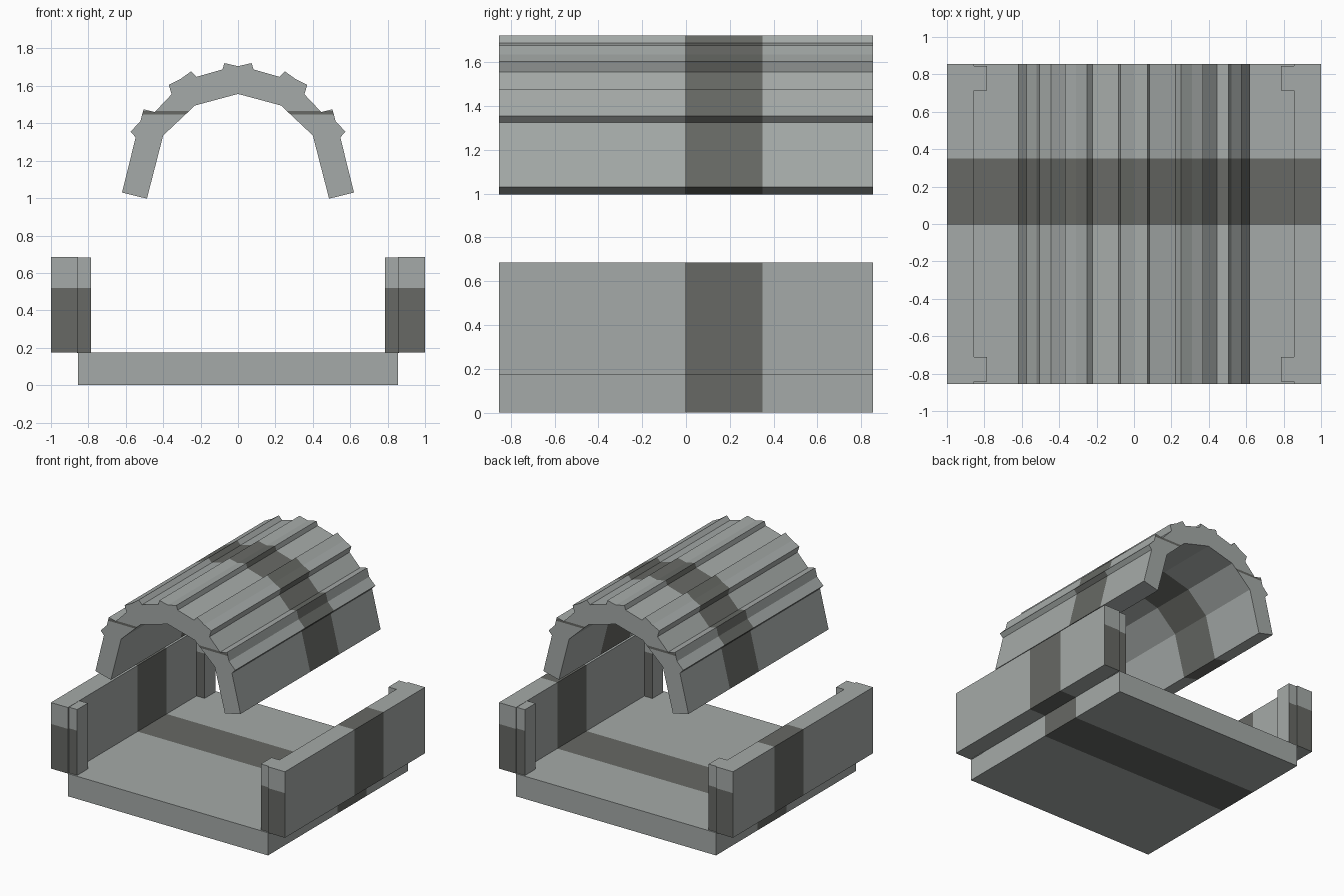
import bpy, bmesh
from mathutils import Vector

if "Cube" in bpy.data.objects:
    bpy.data.objects.remove(bpy.data.objects["Cube"])


def material(name, rgb):
    m = bpy.data.materials.new(name)
    m.diffuse_color = (*rgb, 1)
    m.use_nodes = True
    m.node_tree.nodes["Principled BSDF"].inputs["Base Color"].default_value = m.diffuse_color
    return m


LIGHT = material("light grey", (0.376, 0.402, 0.392))
DARK = material("dark grey", (0.135, 0.140, 0.128))


def cut(bm, co, normal):
    bmesh.ops.bisect_plane(bm, geom=bm.verts[:] + bm.edges[:] + bm.faces[:],
                           plane_co=co, plane_no=normal)


def extrude(name, profile, y0, y1, end_band=None):
    """Extrude an (x, z) outline along y, then paint the bands."""
    bm = bmesh.new()
    face = bm.faces.new([bm.verts.new((x, y0, z)) for x, z in profile])
    new = bmesh.ops.extrude_face_region(bm, geom=[face])["geom"]
    bmesh.ops.translate(bm, vec=(0, y1 - y0, 0),
                        verts=[v for v in new if isinstance(v, bmesh.types.BMVert)])
    # band across every long face
    for y in (-0.005, 0.35):
        cut(bm, Vector((0, y, 0)), Vector((0, 1, 0)))
    # horizontal band on the end faces
    if end_band:
        for z in end_band:
            cut(bm, Vector((0, 0, z)), Vector((0, 0, 1)))
    bmesh.ops.recalc_face_normals(bm, faces=bm.faces[:])
    for f in bm.faces:
        c = f.calc_center_median()
        if abs(f.normal.y) > 0.9:
            f.material_index = int(bool(end_band) and end_band[0] < c.z < end_band[1])
        else:
            f.material_index = int(-0.005 < c.y < 0.35)
    me = bpy.data.meshes.new(name)
    bm.to_mesh(me)
    bm.free()
    me.materials.append(LIGHT)
    me.materials.append(DARK)
    bpy.context.collection.objects.link(bpy.data.objects.new(name, me))


def rect(x0, x1, z0, z1):
    return [(x0, z0), (x1, z0), (x1, z1), (x0, z1)]


# base
extrude("floor_slab", rect(-0.855, 0.855, 0, 0.175), -0.855, 0.855)

# side walls with a small post inside each corner
for side, s in (("left", -1), ("right", 1)):
    extrude(side + "_wall", rect(s * 0.855, s, 0.175, 0.685), -0.855, 0.855, (0.1, 0.52))
    for end, y0 in (("front", -0.842), ("back", 0.715)):
        extrude(f"{side}_{end}_post", rect(s * 0.785, s * 0.86, 0.172, 0.683),
                y0, y0 + 0.13, (0.1, 0.52))

# floating arched roof with raised ridges
outer = [(0.62, 1.03), (0.547, 1.325), (0.575, 1.355), (0.522, 1.41), (0.505, 1.475),
         (0.445, 1.46), (0.355, 1.555), (0.37, 1.605), (0.31, 1.635), (0.25, 1.678),
         (0.222, 1.648), (0.083, 1.688), (0.073, 1.722)]
inner = [(0.23, 1.495), (0.40, 1.335), (0.487, 0.997)]
half = outer + [(0, 1.705)]
profile = (half + [(-x, z) for x, z in reversed(outer)]
           + [(-x, z) for x, z in reversed(inner)] + [(0, 1.557)] + inner)
extrude("arched_roof", profile, -0.855, 0.855, (1.448, 1.466))
